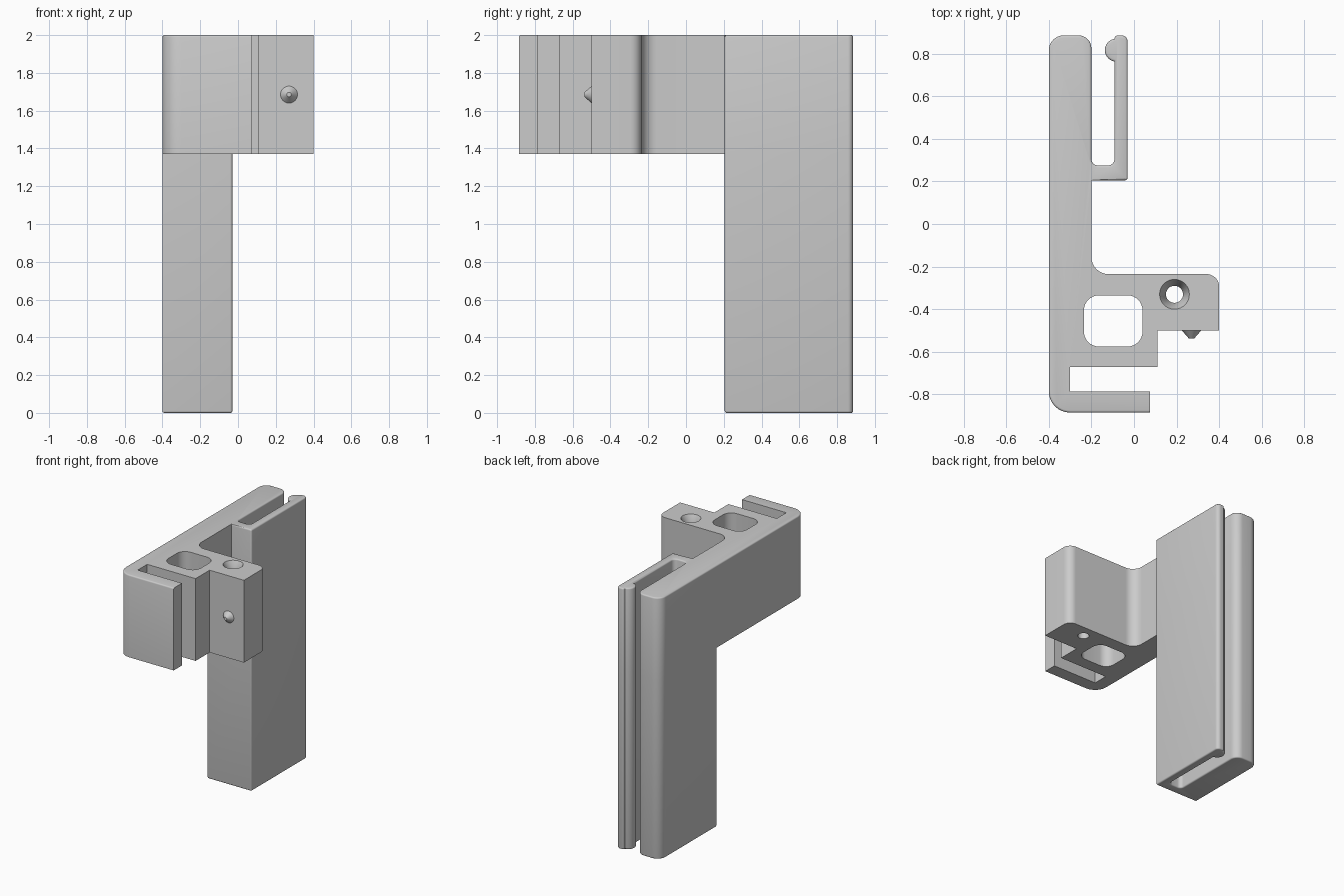
import bpy, bmesh, math
from mathutils import Vector

if "Cube" in bpy.data.objects:
    bpy.data.objects.remove(bpy.data.objects["Cube"])

grey = bpy.data.materials.new("plain grey")
grey.use_nodes = True
colour = (0.6, 0.6, 0.6, 1)
grey.diffuse_color = colour
grey.node_tree.nodes["Principled BSDF"].inputs["Base Color"].default_value = colour


def rounded(corners, steps=8):
    """Turn (x, y[, radius]) corners into an outline with filleted corners."""
    out = []
    for i, c in enumerate(corners):
        p = Vector(c[:2])
        if len(c) < 3:
            out.append(p)
            continue
        r = c[2]
        a = (Vector(corners[i - 1][:2]) - p).normalized()
        b = (Vector(corners[(i + 1) % len(corners)][:2]) - p).normalized()
        half = a.angle(b) / 2
        centre = p + (a + b).normalized() * r / math.sin(half)
        start = (p + a * r / math.tan(half) - centre).normalized()
        end = (p + b * r / math.tan(half) - centre).normalized()
        out += [centre + r * start.slerp(end, k / steps) for k in range(steps + 1)]
    return out


def new_object(name, bm):
    bmesh.ops.recalc_face_normals(bm, faces=bm.faces)
    mesh = bpy.data.meshes.new(name)
    bm.to_mesh(mesh)
    bm.free()
    mesh.materials.append(grey)
    obj = bpy.data.objects.new(name, mesh)
    bpy.context.collection.objects.link(obj)
    return obj


def extrude(name, outline, z0, z1, soft=None):
    """Extrude an outline from z0 to z1; soften the edges picked by the rule."""
    bm = bmesh.new()
    face = bm.faces.new([bm.verts.new((p.x, p.y, z0)) for p in outline])
    moved = bmesh.ops.extrude_face_region(bm, geom=[face], use_keep_orig=True)
    for v in moved["geom"]:
        if isinstance(v, bmesh.types.BMVert):
            v.co.z = z1
    if soft:
        picked = [e for e in bm.edges
                  if soft((e.verts[0].co + e.verts[1].co) / 2)
                  and e.verts[0].co.z == e.verts[1].co.z]
        bmesh.ops.bevel(bm, geom=picked, offset=0.01, segments=3,
                        profile=0.5, affect='EDGES')
    return new_object(name, bm)


def cone(name, r1, r2, depth, location, turn=0):
    bm = bmesh.new()
    bmesh.ops.create_cone(bm, cap_ends=True, segments=32,
                          radius1=r1, radius2=r2, depth=depth)
    obj = new_object(name, bm)
    obj.location = location
    obj.rotation_euler.x = turn
    return obj


def smooth(obj):
    bpy.ops.object.select_all(action='DESELECT')
    obj.select_set(True)
    bpy.context.view_layer.objects.active = obj
    bpy.ops.object.shade_smooth_by_angle(angle=math.radians(35))


UNDER, TOP = 1.37, 2.0
FRONT = 0.205

# Clip outline: spring wall with a round catch, slot, then the back of the arm
catch = [(-0.083 + 0.054 * math.cos(math.radians(a)),
          0.816 + 0.054 * math.sin(math.radians(a))) for a in range(100, 261, 16)]
clip = [(-0.03, FRONT, 0.012), (-0.03, 0.885, 0.028), (-0.088, 0.885, 0.015),
        *catch, (-0.092, 0.275, 0.03), (-0.2, 0.275, 0.03),
        (-0.2, 0.885, 0.06), (-0.4, 0.885, 0.07)]

# Front bracket outline: hook, stepped block and inner corner of the arm
bracket = [(-0.4, -0.885, 0.1), (0.075, -0.885), (0.075, -0.785), (-0.3, -0.785),
           (-0.3, -0.67), (0.11, -0.67), (0.11, -0.5), (0.4, -0.5),
           (0.4, -0.235, 0.06), (-0.2, -0.235, 0.08), (-0.2, FRONT)]

body = extrude("bracket_and_clip_top", rounded(bracket + clip), UNDER, TOP,
               lambda m: m.z > TOP - 0.001 and
               (m.y > FRONT - 0.001 or m.x < -0.37 or m.y < -0.855))
lower = extrude("clip_lower", rounded([(-0.4, FRONT)] + clip), 0, UNDER,
                lambda m: m.z < 0.001)

# Square window and countersunk screw hole through the bracket
window = rounded([(-0.235, -0.575, 0.07), (0.04, -0.575, 0.07),
                  (0.04, -0.335, 0.07), (-0.235, -0.335, 0.07)])
cutters = [extrude("window_cutter", window, UNDER - 0.1, TOP + 0.1),
           cone("screw_hole_cutter", 0.04, 0.04, 1, (0.19, -0.33, 1.7)),
           cone("countersink_cutter", 0.04, 0.07, 0.06, (0.19, -0.33, TOP - 0.0299))]
bpy.context.view_layer.objects.active = body
for cutter in cutters:
    cutter.hide_render = True
    cut = body.modifiers.new("cut", 'BOOLEAN')
    cut.operation = 'DIFFERENCE'
    cut.solver = 'EXACT'
    cut.object = cutter
    bpy.ops.object.modifier_apply(modifier=cut.name)
for cutter in cutters:
    bpy.data.objects.remove(cutter)

# Small locating nub on the front of the block
nub = cone("locating_nub", 0.045, 0.012, 0.038, (0.27, -0.519, 1.685), math.pi / 2)

for part in (body, lower, nub):
    smooth(part)
